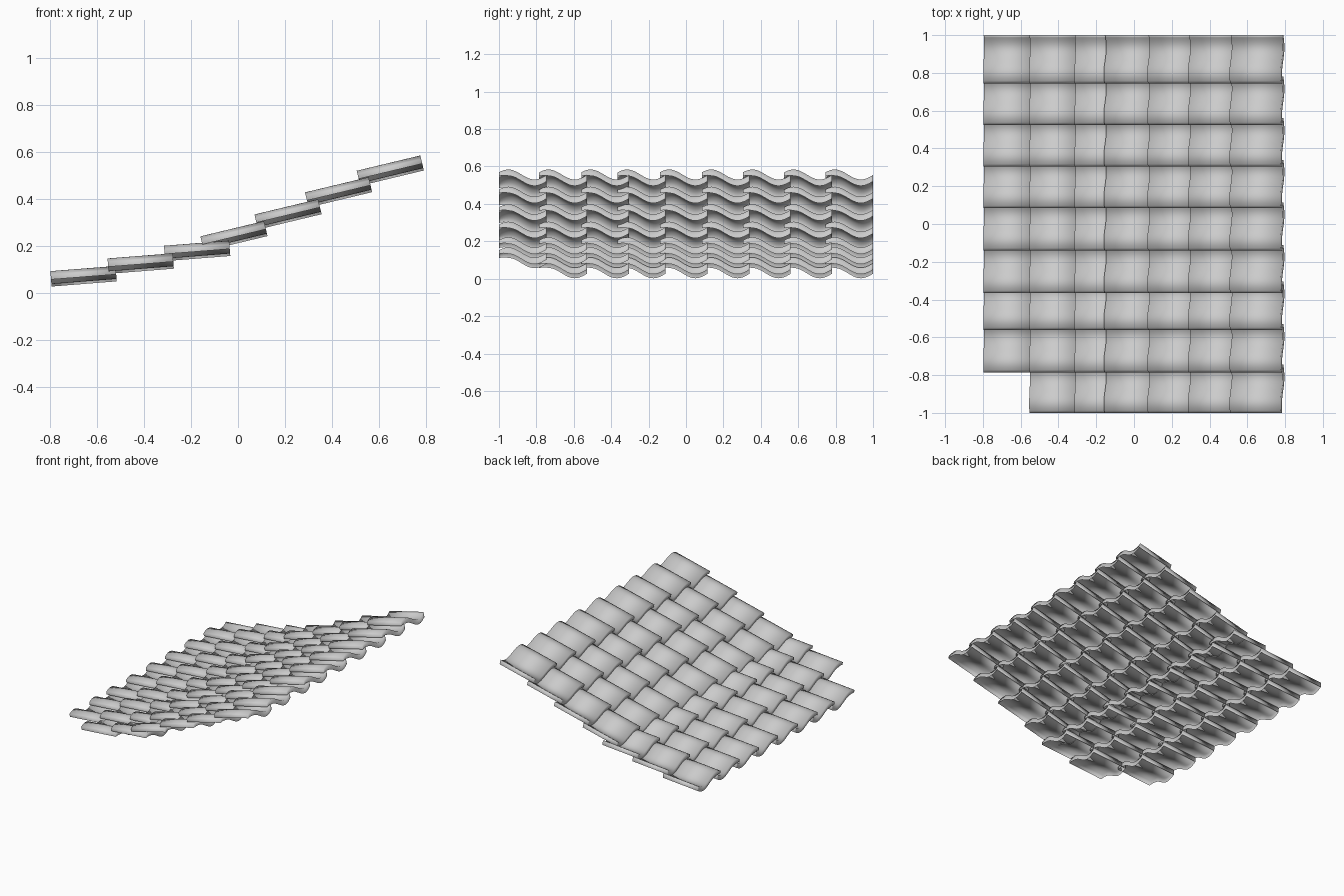
import bpy, bmesh, math

if "Cube" in bpy.data.objects:
    bpy.data.objects.remove(bpy.data.objects["Cube"])

WIDTH, LENGTH, THICK = 0.255, 0.278, 0.035
CREST, HALF_WAVE, AMP = 0.05, 0.14, 0.0275
STEPS = 20


def height(u):
    """Wavy top surface of a tile, 0 at the crest."""
    return AMP * (math.cos(math.pi * (u - CREST) / HALF_WAVE) - 1)


def rim(u):
    """Depth of the rim, shallower towards the free side edge."""
    return THICK - 0.015 * max(0, 1 - u / CREST)


def tile_mesh():
    """S-shaped shell along x with a rim all round, open underneath."""
    us = [WIDTH * i / STEPS for i in range(STEPS + 1)]
    bm = bmesh.new()
    ends = []
    for x in (0, LENGTH):
        top = [bm.verts.new((x, u, height(u))) for u in us]
        low = [bm.verts.new((x, u, height(u) - rim(u))) for u in us]
        ends.append((top, low))
    (t0, l0), (t1, l1) = ends
    for i in range(STEPS):
        j = i + 1
        bm.faces.new((t0[i], t1[i], t1[j], t0[j]))
        bm.faces.new((t0[i], t0[j], l0[j], l0[i]))
        bm.faces.new((t1[i], l1[i], l1[j], t1[j]))
    bm.faces.new((t0[0], l0[0], l1[0], t1[0]))
    bm.faces.new((t0[-1], t1[-1], l1[-1], l0[-1]))
    # smooth faces, sharp rims
    for f in bm.faces:
        f.smooth = True
    for e in bm.edges:
        e.smooth = e.calc_face_angle(0) < math.radians(35)
    me = bpy.data.meshes.new("roof_tile")
    bm.to_mesh(me)
    bm.free()
    return me


mesh = tile_mesh()

# courses: lower edge x, crest z, pitch (shallow eaves, then steeper roof)
courses = [(-0.798, 0.092, 4.5), (-0.555, 0.146, 4.5), (-0.315, 0.200, 4.5),
           (-0.16, 0.240, 13.5), (0.07, 0.333, 13.5),
           (0.285, 0.427, 13.5), (0.505, 0.519, 13.5)]
columns = [-1, -0.785, -0.56, -0.365, -0.14, 0.085, 0.305, 0.525, 0.745]

for r, (x, z, pitch) in enumerate(courses):
    for c, y in enumerate(columns):
        if r == 0 and c == 0:
            continue  # missing corner tile
        tile = bpy.data.objects.new(f"roof_tile_{r + 1}_{c + 1}", mesh)
        tile.location = (x, y, z)
        tile.rotation_euler = (0, -math.radians(pitch), 0)
        bpy.context.collection.objects.link(tile)
